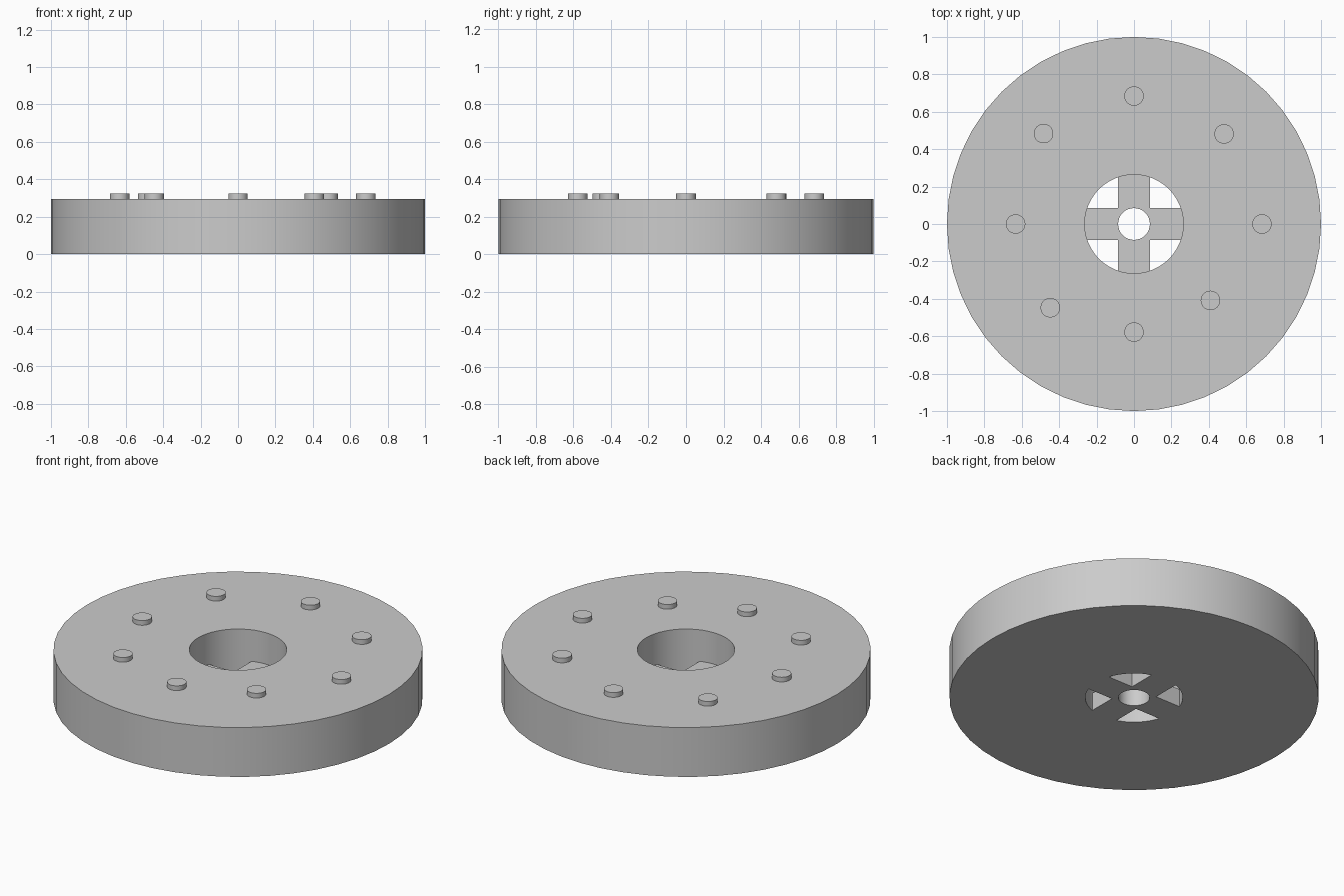
import bpy, bmesh
from math import cos, sin, asin, radians, pi
from mathutils import Matrix, Vector

if "Cube" in bpy.data.objects:
    bpy.data.objects.remove(bpy.data.objects["Cube"], do_unlink=True)

HEIGHT = 0.295      # disc thickness
BORE = 0.264        # radius of the central bore
HUB = 0.085         # shaft hole radius, and half width of a spoke
FLOOR = 0.107       # spoke thickness
SIDES = 48

grey = bpy.data.materials.new("plain grey")
grey.use_nodes = True
colour = (0.6, 0.6, 0.6, 1)
grey.diffuse_color = colour
grey.node_tree.nodes["Principled BSDF"].inputs["Base Color"].default_value = colour


def finish(bm, name):
    bmesh.ops.remove_doubles(bm, verts=bm.verts, dist=1e-4)
    bmesh.ops.recalc_face_normals(bm, faces=bm.faces)
    mesh = bpy.data.meshes.new(name)
    bm.to_mesh(mesh)
    bm.free()
    mesh.materials.append(grey)
    obj = bpy.data.objects.new(name, mesh)
    bpy.context.collection.objects.link(obj)
    bpy.ops.object.select_all(action='DESELECT')
    obj.select_set(True)
    bpy.context.view_layer.objects.active = obj
    bpy.ops.object.shade_smooth_by_angle(angle=radians(30))
    return obj


def polar(r, a):
    return Vector((r * cos(a), r * sin(a), 0))


# Thick disc with a round bore, lathed from a rectangular section
bm = bmesh.new()
section = [(BORE, 0), (1, 0), (1, HEIGHT), (BORE, HEIGHT)]
verts = [bm.verts.new((r, 0, z)) for r, z in section]
edges = [bm.edges.new((verts[i], verts[(i + 1) % 4])) for i in range(4)]
bmesh.ops.spin(bm, geom=verts + edges, cent=(0, 0, 0), axis=(0, 0, 1),
               angle=2 * pi, steps=SIDES, use_merge=False)
finish(bm, "disc_body")

# Four-armed spoke cross at the foot of the bore, with a shaft hole
bm = bmesh.new()
edge_angle = asin(HUB / BORE)
step = 2 * pi / SIDES
end_angles = [-edge_angle] + [i * step for i in range(-2, 3)] + [edge_angle]
arm = [Vector((HUB, -HUB, 0))]
arm += [polar(BORE, a) for a in end_angles]
arm += [Vector((HUB, HUB, 0))]
arm += [polar(HUB, pi / 4 - i * pi / 16) for i in range(9)]
for quarter in range(4):
    turn = Matrix.Rotation(quarter * pi / 2, 3, 'Z')
    bm.faces.new([bm.verts.new(turn @ p) for p in arm])
bmesh.ops.remove_doubles(bm, verts=bm.verts, dist=1e-4)
top = bmesh.ops.extrude_face_region(bm, geom=bm.faces[:], use_keep_orig=True)["geom"]
bmesh.ops.translate(bm, vec=(0, 0, FLOOR),
                    verts=[g for g in top if isinstance(g, bmesh.types.BMVert)])
finish(bm, "spoke_cross")

# Ring of short pegs, spiralling slightly inwards
peg_radii = [0.684, 0.681, 0.684, 0.684, 0.633, 0.633, 0.578, 0.578]
for i, r in enumerate(peg_radii):
    bm = bmesh.new()
    bmesh.ops.create_cone(bm, cap_ends=True, segments=32, radius1=0.052,
                          radius2=0.052, depth=0.04)
    bmesh.ops.translate(bm, verts=bm.verts,
                        vec=polar(r, i * pi / 4) + Vector((0, 0, HEIGHT + 0.008)))
    finish(bm, f"peg_{i + 1}")
